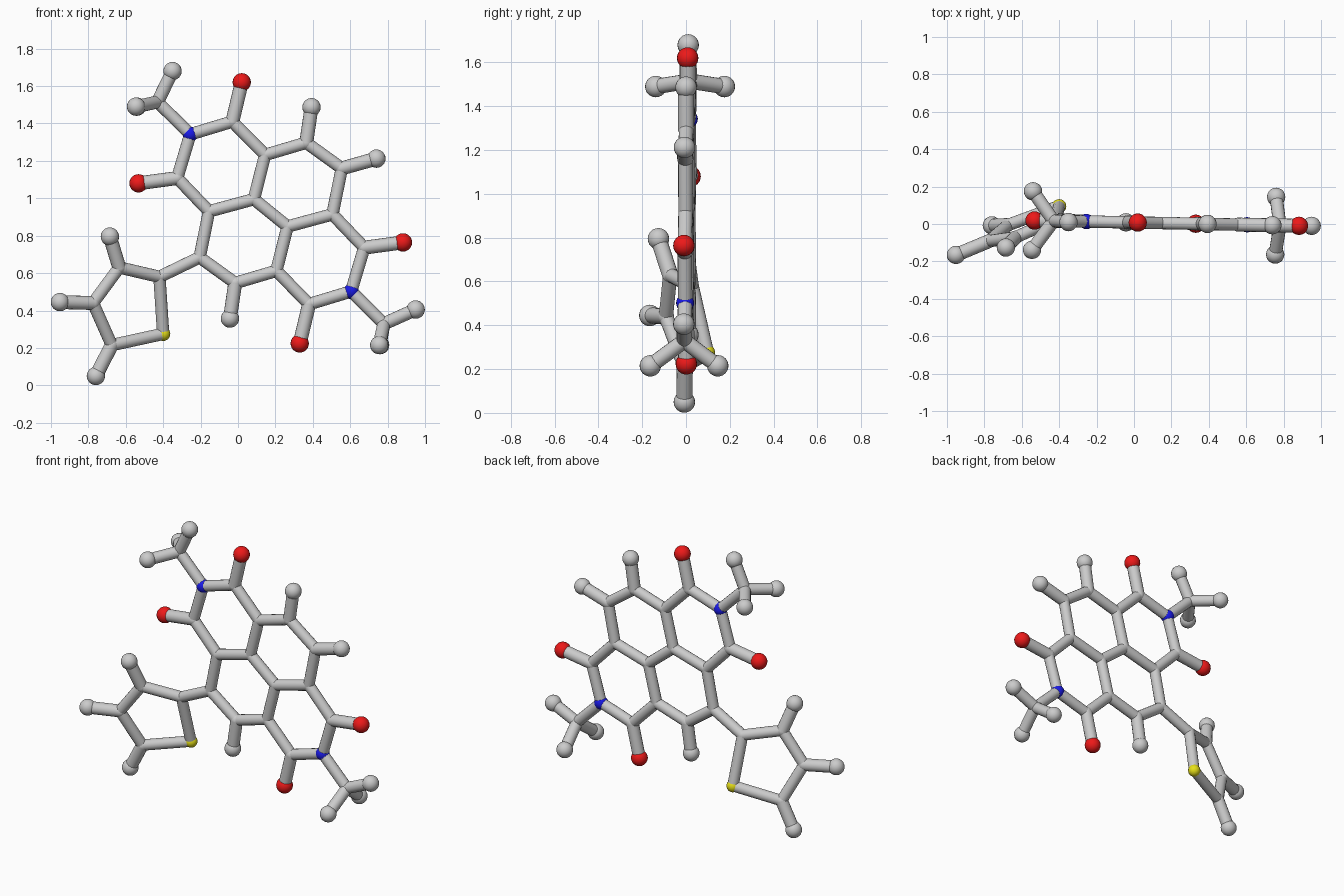
import bpy, bmesh
from mathutils import Vector, Matrix

if "Cube" in bpy.data.objects:
    bpy.data.objects.remove(bpy.data.objects["Cube"])

STICK, END_STICK, BALL = 0.033, 0.037, 0.049
CENTRE = Vector((0.175, 0, 0.922))


def flat(x, z):
    """Point on the slightly turned plane of the main ring system."""
    return Vector((x, 0.008 - 0.02 * x, z))


def tilt(x, z):
    """Point on the twisted plane of the five-sided ring."""
    return Vector((x, 0.095 + 0.41 * (x + 0.40) - 0.2 * (z - 0.275), z))


def opposite(p):
    """Half turn about the middle of the ring system."""
    return flat(2 * CENTRE.x - p.x, 2 * CENTRE.z - p.z)


def ball(bm, p, r):
    bmesh.ops.create_uvsphere(bm, u_segments=20, v_segments=12, radius=r,
                              matrix=Matrix.Translation(p))


def stick(bm, a, b, r):
    d = b - a
    m = Matrix.Translation((a + b) / 2) @ d.to_track_quat('Z', 'Y').to_matrix().to_4x4()
    bmesh.ops.create_cone(bm, cap_ends=False, segments=16, radius1=r, radius2=r,
                          depth=d.length, matrix=m)


def finish(name, bm, mat=None):
    me = bpy.data.meshes.new(name)
    for f in bm.faces:
        f.smooth = True
    bm.to_mesh(me)
    bm.free()
    if mat:
        me.materials.append(mat)
    ob = bpy.data.objects.new(name, me)
    bpy.context.collection.objects.link(ob)


def frame(name, bonds, r=STICK):
    """Sticks with rounded joints."""
    bm = bmesh.new()
    for a, b in bonds:
        stick(bm, a, b, r)
    for p in {tuple(p) for bond in bonds for p in bond}:
        ball(bm, Vector(p), r)
    finish(name, bm)


def balls(name, points, r, mat=None):
    bm = bmesh.new()
    for p in points:
        ball(bm, p, r)
    finish(name, bm, mat)


def material(name, rgb):
    m = bpy.data.materials.new(name)
    m.diffuse_color = (*rgb, 1)
    m.use_nodes = True
    m.node_tree.nodes["Principled BSDF"].inputs["Base Color"].default_value = m.diffuse_color
    return m


red = material("red", (0.85, 0.01, 0.01))
blue = material("blue", (0.01, 0.01, 0.8))
yellow = material("yellow", (0.8, 0.75, 0.01))

# Half of the fused rings; the other half is its half turn
c1, n, c2, c3, c4, c5, ca, cb = [flat(*p) for p in (
    (-0.03, 1.41), (-0.255, 1.342), (-0.325, 1.108), (-0.155, 0.93),
    (0.085, 0.995), (0.145, 1.232), (0.365, 1.297), (0.555, 1.16))]
o1, o2 = flat(0.02, 1.62), flat(-0.532, 1.08)
ha, hb = flat(0.393, 1.487), flat(0.74, 1.212)
m1 = flat(-0.43, 1.515)
half = [(c1, n), (n, c2), (c2, c3), (c3, c4), (c4, c5), (c5, c1),
        (c5, ca), (ca, cb), (cb, opposite(c3)), (n, m1)]


def both(bonds):
    return bonds + [(opposite(a), opposite(b)) for a, b in bonds]


frame("fused_rings", both(half) + [(c4, opposite(c4))])

# Side arms ending in red balls or grey balls
frame("red_ball_arms", both([(c1, o1), (c2, o2)]), END_STICK)
balls("red_balls", [o1, o2, opposite(o1), opposite(o2)], BALL, red)
frame("ring_arms", both([(ca, ha)]) + [(cb, hb)], END_STICK)
balls("ring_end_balls", [ha, opposite(ha), hb], BALL)
balls("blue_joints", [n, opposite(n)], 0.041, blue)

# Three-armed end groups
tips = {
    "upper": (m1, [(-0.35, 0.01, 1.68), (-0.54, 0.175, 1.49), (-0.545, -0.138, 1.49)]),
    "lower": (opposite(m1), [(0.95, -0.01, 0.405), (0.76, 0.145, 0.215), (0.755, -0.163, 0.215)]),
}
for side, (hub, ends) in tips.items():
    ends = [Vector(e) for e in ends]
    frame(side + "_tripod_arms", [(hub, e) for e in ends], 0.035)
    balls(side + "_tripod_balls", ends, BALL)

# Twisted five-sided ring with a yellow joint
t2, s, t5, t4, t3 = ring = [tilt(*p) for p in (
    (-0.42, 0.58), (-0.40, 0.275), (-0.675, 0.215), (-0.775, 0.44), (-0.635, 0.63))]
frame("five_sided_ring", [(ring[i - 1], ring[i]) for i in range(5)] + [(t2, opposite(cb))])
balls("yellow_joint", [s], 0.038, yellow)
ends = [tilt(-0.76, 0.05), tilt(-0.952, 0.445), tilt(-0.685, 0.795)]
frame("five_sided_ring_arms", list(zip((t5, t4, t3), ends)), END_STICK)
balls("five_sided_ring_balls", ends, BALL)
